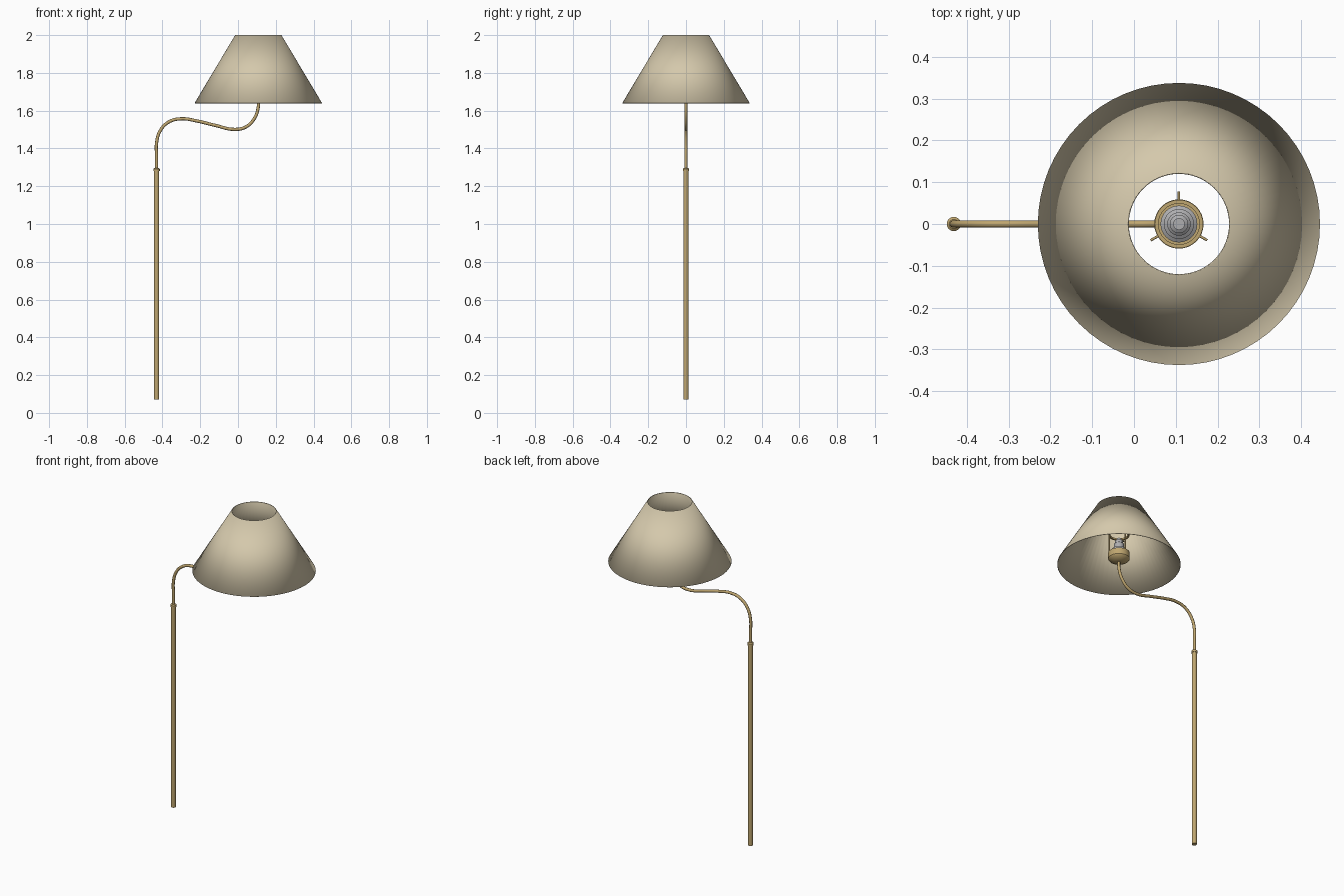
import bpy, math
from mathutils import Vector

cube = bpy.data.objects.get("Cube")
if cube:
    bpy.data.objects.remove(cube, do_unlink=True)

POLE_X, LAMP_X = -0.431, 0.1075


def material(name, colour, metallic=0.0):
    m = bpy.data.materials.new(name)
    m.use_nodes = True
    m.diffuse_color = (*colour, 1)
    bsdf = m.node_tree.nodes["Principled BSDF"]
    bsdf.inputs["Base Color"].default_value = (*colour, 1)
    bsdf.inputs["Roughness"].default_value = 0.6
    return m


FABRIC = material("cream fabric", (0.66, 0.58, 0.41))
BRASS = material("brass", (0.52, 0.38, 0.16))
STEEL = material("grey steel", (0.42, 0.42, 0.43))


def add_object(name, data, mat):
    obj = bpy.data.objects.new(name, data)
    bpy.context.collection.objects.link(obj)
    data.materials.append(mat)
    return obj


def smooth(obj, angle=35):
    bpy.ops.object.select_all(action="DESELECT")
    obj.select_set(True)
    bpy.context.view_layer.objects.active = obj
    bpy.ops.object.shade_smooth_by_angle(angle=math.radians(angle))


def lathe(name, profile, x, mat, sides=32, capped=True):
    """Revolve (radius, z) points, listed bottom to top, about a vertical axis."""
    verts, faces = [], []
    for r, z in profile:
        for i in range(sides):
            a = math.tau * i / sides
            verts.append((x + r * math.cos(a), r * math.sin(a), z))
    for k in range(len(profile) - 1):
        for i in range(sides):
            j = (i + 1) % sides
            low, high = k * sides, (k + 1) * sides
            faces.append((low + i, low + j, high + j, high + i))
    if capped:
        faces.append(tuple(reversed(range(sides))))
        faces.append(tuple(range(len(verts) - sides, len(verts))))
    mesh = bpy.data.meshes.new(name)
    mesh.from_pydata(verts, [], faces)
    obj = add_object(name, mesh, mat)
    smooth(obj)
    return obj


def tube(name, points, radius, mat, curved=False):
    """Round rod along a path, optionally through smooth handles."""
    curve = bpy.data.curves.new(name, "CURVE")
    curve.dimensions = "3D"
    curve.bevel_depth = radius
    curve.bevel_resolution = 3
    curve.resolution_u = 8
    curve.use_fill_caps = True
    if curved:
        spline = curve.splines.new("BEZIER")
        spline.bezier_points.add(len(points) - 1)
        for bp, p in zip(spline.bezier_points, points):
            bp.co = p
            bp.handle_left_type = bp.handle_right_type = "AUTO"
    else:
        spline = curve.splines.new("POLY")
        spline.points.add(len(points) - 1)
        for sp, p in zip(spline.points, points):
            sp.co = (*p, 1)
    return add_object(name, curve, mat)


# Upright pole with a collar at the top
lathe("pole", [(0.014, 0.072), (0.014, 1.28)], POLE_X, BRASS, 24)
lathe("pole_collar", [(0.017, 1.28), (0.017, 1.292), (0.011, 1.297)], POLE_X, BRASS, 24)

# Swan-neck arm
path = [(POLE_X, 1.28), (POLE_X, 1.36), (POLE_X, 1.43), (-0.411, 1.495), (-0.365, 1.541),
        (-0.30, 1.557), (-0.22, 1.546), (-0.12, 1.522), (-0.02, 1.501), (0.04, 1.513),
        (0.085, 1.556), (LAMP_X, 1.62), (LAMP_X, 1.67)]
tube("arm", [(x, 0, z) for x, z in path], 0.0085, BRASS, curved=True)

# Cup under the bulb socket
lathe("socket_cup", [(0.012, 1.652), (0.03, 1.655), (0.054, 1.668), (0.059, 1.675),
                     (0.059, 1.712), (0.054, 1.712), (0.052, 1.695)], LAMP_X, BRASS)

# Stepped steel socket
lathe("bulb_socket", [(0.044, 1.69), (0.044, 1.715), (0.036, 1.72), (0.036, 1.735),
                      (0.028, 1.74), (0.028, 1.765), (0.022, 1.77), (0.022, 1.785),
                      (0.014, 1.79), (0.014, 1.80)], LAMP_X, STEEL)

# Three uprights with small outward pins and a ring joining them
for n in range(3):
    a = math.radians(90 + 120 * n)
    out = Vector((math.cos(a), math.sin(a), 0))
    centre = Vector((LAMP_X, 0, 0))
    up = Vector((0, 0, 1))
    tube(f"upright_{n + 1}", [centre + out * 0.054 + up * 1.70,
                              centre + out * 0.054 + up * 1.83], 0.004, BRASS)
    tube(f"pin_{n + 1}", [centre + out * 0.05 + up * 1.825,
                          centre + out * 0.078 + up * 1.825], 0.003, BRASS)
lathe("upright_ring", [(0.049, 1.822), (0.058, 1.822), (0.058, 1.832), (0.049, 1.832),
                       (0.049, 1.822)], LAMP_X, BRASS, capped=False)

# Open conical shade
shade = lathe("shade", [(0.3375, 1.64), (0.1225, 2.0)], LAMP_X, FABRIC, 64, capped=False)
shell = shade.modifiers.new("thickness", "SOLIDIFY")
shell.thickness = 0.003
shell.offset = -1
